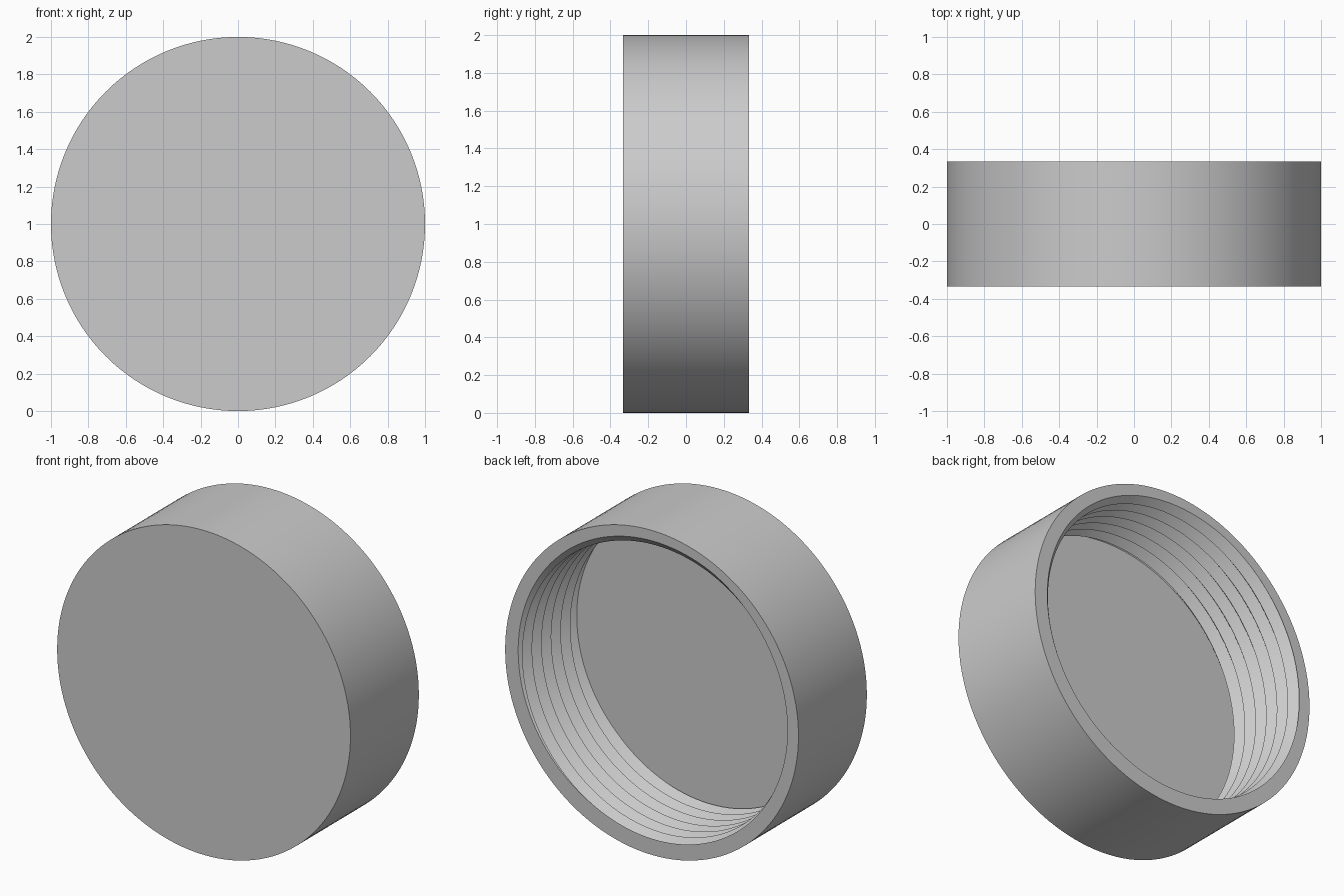
import bpy
import bmesh
from math import cos, sin, pi, radians

cube = bpy.data.objects.get("Cube")
if cube:
    bpy.data.objects.remove(cube)

SEGMENTS = 128
OUTER_RADIUS = 1.0
HALF_DEPTH = 0.333
FLOOR_Y = -0.23           # inside face of the closed end
CREST, ROOT = 0.893, 0.943
PITCH = 0.093
START = radians(295)      # angle where the thread crest meets the rim

grey = bpy.data.materials.new("grey plastic")
grey.use_nodes = True
grey.diffuse_color = (0.6, 0.6, 0.6, 1)
grey.node_tree.nodes["Principled BSDF"].inputs["Base Color"].default_value = (0.6, 0.6, 0.6, 1)


def point(bm, radius, angle, y):
    return bm.verts.new((radius * cos(angle), y, 1 + radius * sin(angle)))


def edges_at(bm, y):
    return [e for e in bm.edges
            if e.is_boundary and all(abs(v.co.y - y) < 1e-4 for v in e.verts)]


bm = bmesh.new()

# Inner V-thread: one helical strip, half a pitch per crest or root line
turns = int(2 * HALF_DEPTH / PITCH) + 4
top = HALF_DEPTH + 2 * PITCH
lines = []
for i in range(SEGMENTS * turns + 1):
    angle = START + 2 * pi * i / SEGMENTS
    y = top - PITCH * i / SEGMENTS
    lines.append((point(bm, CREST, angle, y),
                  point(bm, ROOT, angle, y - PITCH / 2),
                  point(bm, CREST, angle, y - PITCH)))
for (a, b, c), (d, e, f) in zip(lines, lines[1:]):
    bm.faces.new((a, d, e, b))
    bm.faces.new((b, e, f, c))
bmesh.ops.remove_doubles(bm, verts=bm.verts, dist=1e-4)

# Trim the thread flush with the rim and the floor
for y, direction in ((HALF_DEPTH, 1), (FLOOR_Y, -1)):
    bmesh.ops.bisect_plane(bm, geom=bm.verts[:] + bm.edges[:] + bm.faces[:], dist=1e-6,
                           plane_co=(0, y, 0), plane_no=(0, direction, 0), clear_outer=True)
bmesh.ops.remove_doubles(bm, verts=bm.verts, dist=1e-4)

# Flat floor inside
bmesh.ops.triangle_fill(bm, edges=edges_at(bm, FLOOR_Y), use_beauty=True)

# Outer wall and closed front
front, back = ([point(bm, OUTER_RADIUS, 2 * pi * i / SEGMENTS, y) for i in range(SEGMENTS)]
               for y in (-HALF_DEPTH, HALF_DEPTH))
for i in range(SEGMENTS):
    j = (i + 1) % SEGMENTS
    bm.faces.new((front[i], front[j], back[j], back[i]))
bm.faces.new(front)

# Rim ring between the wall and the thread
bmesh.ops.triangle_fill(bm, edges=edges_at(bm, HALF_DEPTH), use_beauty=True)
bmesh.ops.recalc_face_normals(bm, faces=bm.faces)

mesh = bpy.data.meshes.new("screw_cap")
bm.to_mesh(mesh)
bm.free()
mesh.materials.append(grey)
cap = bpy.data.objects.new("screw_cap", mesh)
bpy.context.collection.objects.link(cap)
bpy.context.view_layer.objects.active = cap
cap.select_set(True)
bpy.ops.object.shade_smooth_by_angle(angle=radians(25))
